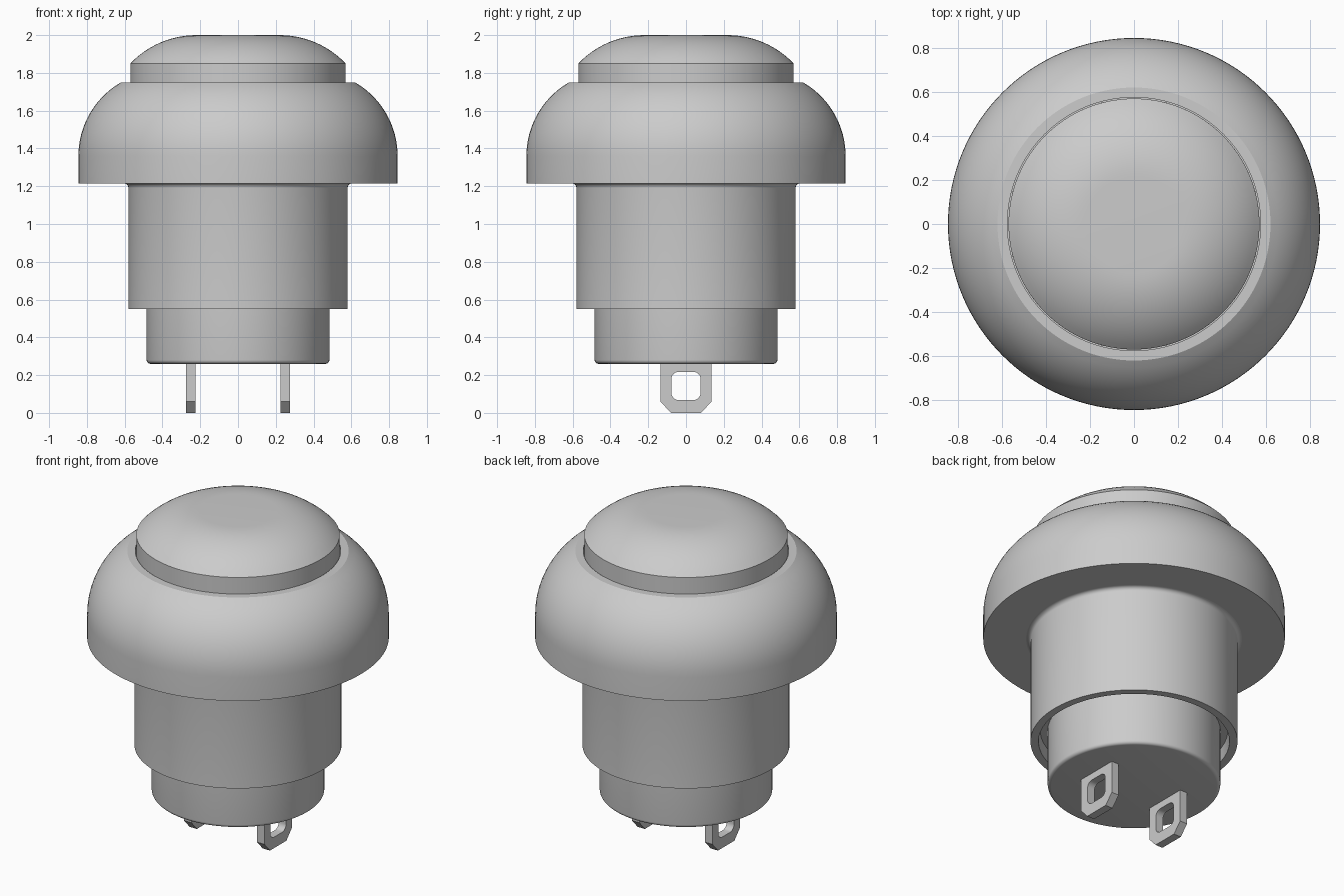
import bpy, bmesh
from math import sin, cos, pi, radians

cube = bpy.data.objects.get("Cube")
if cube:
    bpy.data.objects.remove(cube, do_unlink=True)

grey = bpy.data.materials.new("light_grey")
grey.use_nodes = True
COLOUR = (0.6, 0.6, 0.6, 1)
grey.diffuse_color = COLOUR
grey.node_tree.nodes["Principled BSDF"].inputs["Base Color"].default_value = COLOUR


def add_object(name, bm):
    bmesh.ops.recalc_face_normals(bm, faces=bm.faces)
    mesh = bpy.data.meshes.new(name)
    bm.to_mesh(mesh)
    bm.free()
    mesh.materials.append(grey)
    obj = bpy.data.objects.new(name, mesh)
    bpy.context.collection.objects.link(obj)
    bpy.ops.object.select_all(action='DESELECT')
    obj.select_set(True)
    bpy.context.view_layer.objects.active = obj
    bpy.ops.object.shade_smooth_by_angle(angle=radians(30))
    return obj


def arc(cx, cz, radius, start, end, steps=12):
    angles = [radians(start + (end - start) * i / steps) for i in range(steps + 1)]
    return [(cx + radius * cos(a), cz + radius * sin(a)) for a in angles]


def lathe(name, profile, sides=128):
    """Revolve a (radius, height) profile about z."""
    bm = bmesh.new()
    verts = [bm.verts.new((r, 0, z)) for r, z in profile]
    edges = [bm.edges.new(pair) for pair in zip(verts, verts[1:])]
    bmesh.ops.spin(bm, geom=verts + edges, axis=(0, 0, 1), cent=(0, 0, 0),
                   angle=2 * pi, steps=sides)
    bmesh.ops.remove_doubles(bm, verts=bm.verts, dist=0.0001)
    return add_object(name, bm)


# Domed push button
lathe("push_button", [(0, 1.7), (0.57, 1.7)]
      + arc(0.22, 1.517, 0.483, 43.6, 90) + [(0, 2)])

# Rounded collar around the button
lathe("collar", [(0.55, 1.215), (0.845, 1.215)]
      + arc(0.395, 1.36, 0.45, 0, 60) + [(0.575, 1.75), (0.575, 1.68), (0, 1.68)])

# Barrel with a flared neck and a recessed lower rim
lathe("barrel", [(0, 1.23), (0.61, 1.23)] + arc(0.605, 1.19, 0.025, 90, 180, 6)
      + [(0.58, 0.55), (0.535, 0.55), (0.525, 0.62), (0, 0.62)])

# Inner housing with softened bottom edge
lathe("lower_housing", [(0, 0.7), (0.484, 0.7)]
      + arc(0.464, 0.28, 0.02, 0, -90, 5) + [(0, 0.26)])


# Solder terminals: chamfered plates with a rounded hole
def terminal(name, x):
    thickness, samples = 0.05, 8
    outer = [(-0.135, 0.3), (-0.135, 0.06), (-0.08, 0), (0.08, 0),
             (0.135, 0.06), (0.135, 0.3)]
    hole = []
    for i, (y, z) in enumerate([(0.04, 0.18), (-0.04, 0.18), (-0.04, 0.105), (0.04, 0.105)]):
        hole += arc(y, z, 0.037, 90 * i, 90 * i + 90, samples)
    bm = bmesh.new()
    edges = []
    for loop in (outer, hole):
        verts = [bm.verts.new((x - thickness / 2, y, z)) for y, z in loop]
        edges += [bm.edges.new(p) for p in zip(verts, verts[1:] + verts[:1])]
    filled = bmesh.ops.triangle_fill(bm, edges=edges, use_beauty=True)
    faces = [f for f in filled["geom"] if isinstance(f, bmesh.types.BMFace)]
    extruded = bmesh.ops.extrude_face_region(bm, geom=faces, use_keep_orig=True)
    moved = [v for v in extruded["geom"] if isinstance(v, bmesh.types.BMVert)]
    bmesh.ops.translate(bm, verts=moved, vec=(thickness, 0, 0))
    add_object(name, bm)


for side, x in (("left", 0.25), ("right", -0.25)):
    terminal(side + "_terminal", x)
